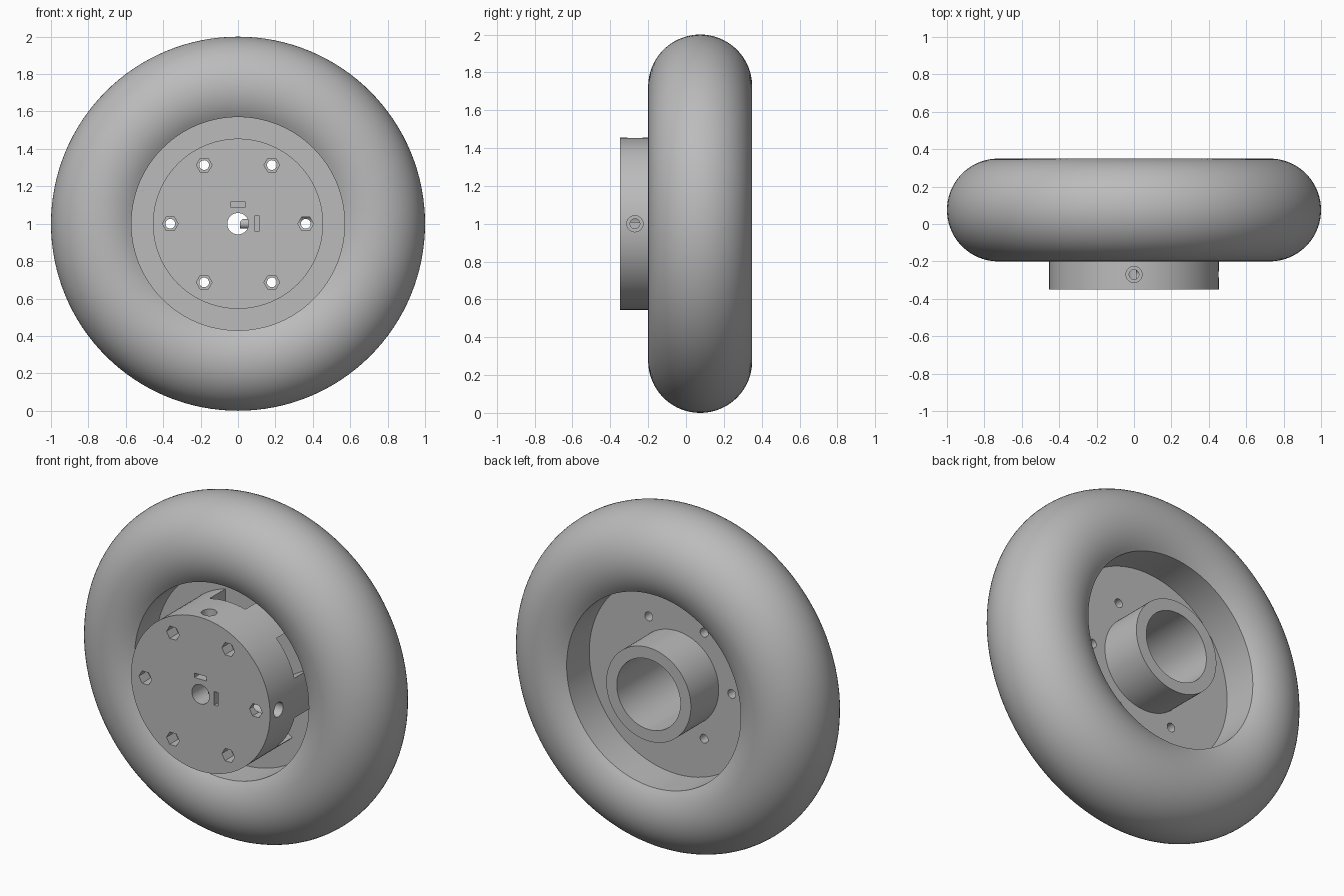
import bpy, bmesh, math
from mathutils import Matrix, Vector

cube = bpy.data.objects.get("Cube")
if cube:
    bpy.data.objects.remove(cube, do_unlink=True)

CENTRE = Vector((0, 0, 1))

grey = bpy.data.materials.new("plain grey")
grey.use_nodes = True
tone = (0.5, 0.5, 0.5, 1)
grey.diffuse_color = tone
grey.node_tree.nodes["Principled BSDF"].inputs["Base Color"].default_value = tone


def add_object(name, bm):
    bmesh.ops.recalc_face_normals(bm, faces=bm.faces[:])
    mesh = bpy.data.meshes.new(name)
    bm.to_mesh(mesh)
    bm.free()
    mesh.materials.append(grey)
    obj = bpy.data.objects.new(name, mesh)
    bpy.context.collection.objects.link(obj)
    return obj


def lathe(name, profile, steps):
    """Turn a closed (radius, y) profile around the axle."""
    bm = bmesh.new()
    verts = [bm.verts.new(CENTRE + Vector((r, y, 0))) for r, y in profile]
    edges = [bm.edges.new((v, verts[i - 1])) for i, v in enumerate(verts)]
    bmesh.ops.spin(bm, geom=verts + edges, cent=CENTRE, axis=(0, 1, 0),
                   angle=math.tau, steps=steps, use_merge=True)
    bmesh.ops.remove_doubles(bm, verts=bm.verts[:], dist=1e-5)
    return add_object(name, bm)


def activate(obj):
    bpy.ops.object.select_all(action='DESELECT')
    obj.select_set(True)
    bpy.context.view_layer.objects.active = obj


def smooth(obj):
    activate(obj)
    bpy.ops.object.shade_smooth_by_angle(angle=math.radians(30))


def cut(target, bm):
    """Subtract a cutter from the target, then discard it."""
    cutter = add_object("cutter", bm)
    cutter.hide_render = True
    mod = target.modifiers.new("cut", 'BOOLEAN')
    mod.operation, mod.solver, mod.object = 'DIFFERENCE', 'EXACT', cutter
    activate(target)
    bpy.ops.object.modifier_apply(modifier=mod.name)
    bpy.data.objects.remove(cutter, do_unlink=True)


def cut_rod(target, start, end, radius, sides=24):
    start, end = Vector(start), Vector(end)
    axis = end - start
    turn = axis.to_track_quat('Z', 'X').to_matrix().to_4x4()
    bm = bmesh.new()
    bmesh.ops.create_cone(bm, cap_ends=True, segments=sides, radius1=radius,
                          radius2=radius, depth=axis.length,
                          matrix=Matrix.Translation(CENTRE + (start + end) / 2) @ turn)
    cut(target, bm)


def cut_box(target, centre, size, angle=0):
    bm = bmesh.new()
    bmesh.ops.create_cube(bm, size=1, matrix=Matrix.Translation(CENTRE)
                          @ Matrix.Rotation(angle, 4, 'Y')
                          @ Matrix.Translation(centre)
                          @ Matrix.Diagonal((*size, 1)))
    cut(target, bm)


# Tyre: round section with a flat cylindrical inner wall
TUBE, RIM, MID_Y = 0.275, 0.57, 0.075
ring = 1 - TUBE
limit = math.acos((RIM - ring) / TUBE)
arc = [limit * (i / 24 - 1) for i in range(49)]
tyre = lathe("tyre", [(ring + TUBE * math.cos(a), MID_Y + TUBE * math.sin(a))
                      for a in arc], 128)
smooth(tyre)

# Hub: front drum, web disc and rear tube turned as one piece
hub = lathe("hub", [(0.057, -0.35), (0.455, -0.35), (0.455, 0.05), (0.572, 0.05),
                    (0.572, 0.09), (0.277, 0.09), (0.277, 0.35), (0.208, 0.35),
                    (0.208, -0.15), (0.057, -0.15)], 96)

for i in range(6):
    a = i * math.tau / 6
    x, z = 0.362 * math.cos(a), 0.362 * math.sin(a)
    # Bolt hole with hexagonal head pocket
    cut_rod(hub, (x, -0.5, z), (x, 0.2, z), 0.026)
    bm = bmesh.new()
    corners = [bm.verts.new(CENTRE + Vector((x + 0.042 * math.cos(k * math.pi / 3), -0.4,
                                             z + 0.042 * math.sin(k * math.pi / 3))))
               for k in range(6)]
    face = bm.faces.new(corners)
    top = bmesh.ops.extrude_face_region(bm, geom=[face])["geom"]
    bmesh.ops.translate(bm, vec=(0, 0.13, 0),
                        verts=[v for v in top if isinstance(v, bmesh.types.BMVert)])
    cut(hub, bm)
    # Window between the bolt posts
    cut_box(hub, (0.4, -0.025, 0), (0.24, 0.15, 0.236), a + math.pi / 6)

# Set screw holes and their nut slots, on the left and the top
for d in (Vector((1, 0, 0)), Vector((0, 0, 1))):
    side = Vector((0, -0.27, 0))
    cut_rod(hub, side + d * 0.01, side + d * 0.6, 0.026)
    cut_rod(hub, side + d * 0.25, side + d * 0.6, 0.043)
    cut_box(hub, d * 0.102 + Vector((0, -0.32, 0)),
            (0.026, 0.18, 0.08) if d.x else (0.08, 0.18, 0.026))
smooth(hub)
